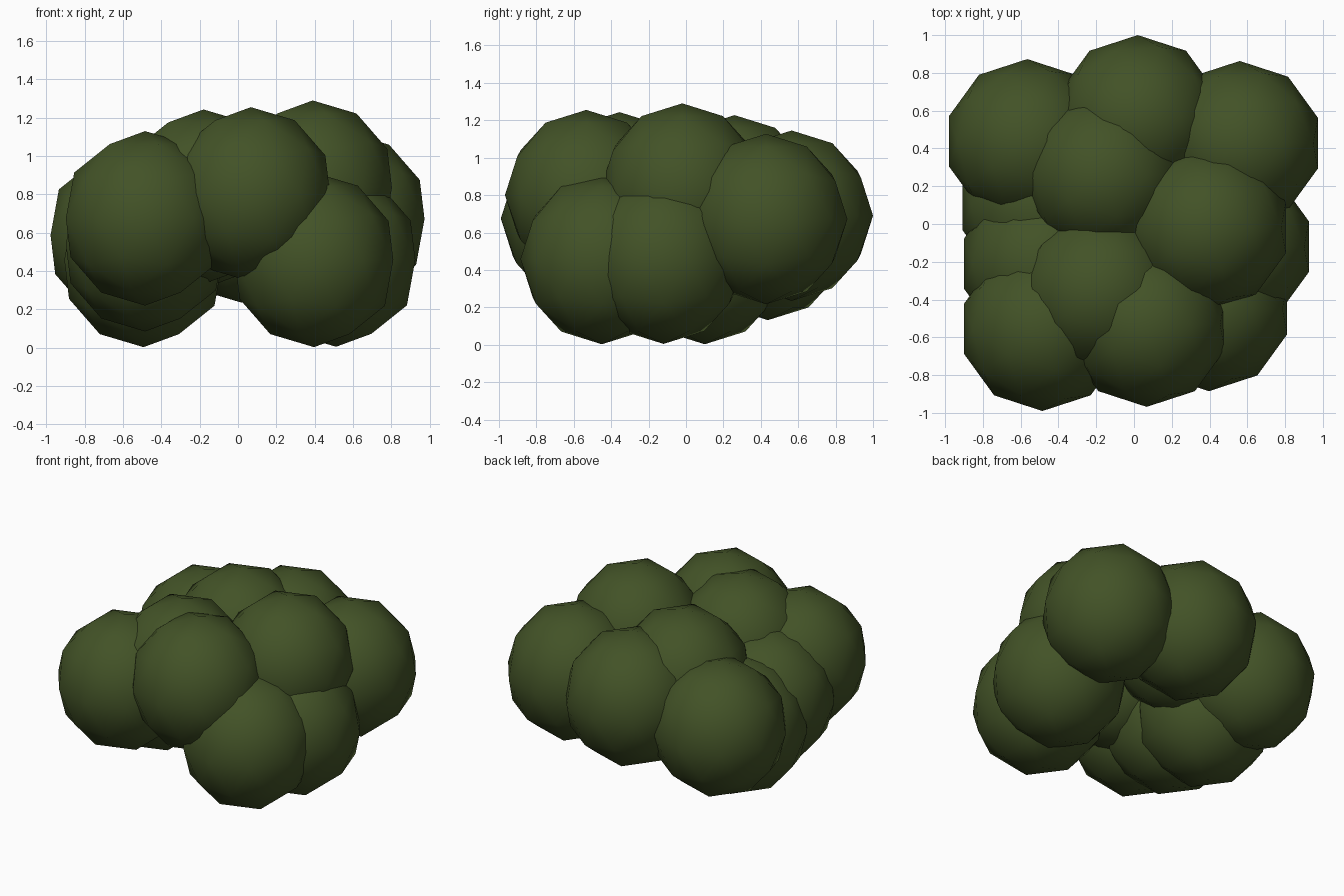
import bpy

if "Cube" in bpy.data.objects:
    bpy.data.objects.remove(bpy.data.objects["Cube"])

# Single dark olive foliage colour
leaf = bpy.data.materials.new("olive_leaf")
leaf.diffuse_color = (0.055, 0.085, 0.02, 1.0)
leaf.use_nodes = True
leaf.node_tree.nodes["Principled BSDF"].inputs["Base Color"].default_value = leaf.diffuse_color

RADIUS = 0.435     # horizontal radius of every clump
STRETCH = 1.047    # clumps are slightly taller than wide


def clump(name, centre):
    """One low-poly, smooth-shaded ball of leaves."""
    bpy.ops.mesh.primitive_ico_sphere_add(subdivisions=2, radius=RADIUS, location=centre)
    ob = bpy.context.object
    ob.name = name
    ob.scale.z = STRETCH
    ob.data.materials.append(leaf)
    bpy.ops.object.shade_smooth()


clumps = {
    # front
    "clump_front_left": (-0.485, -0.555, 0.675),
    "clump_front_middle": (0.067, -0.533, 0.80),
    "clump_front_right_low": (0.397, -0.45, 0.458),
    # crown
    "clump_crown_front": (-0.18, -0.355, 0.788),
    "clump_crown_back": (-0.16, 0.26, 0.772),
    "clump_crown_right": (0.39, -0.02, 0.835),
    # low sides
    "clump_side_right_low": (0.512, -0.12, 0.46),
    "clump_side_left_low": (-0.493, 0.10, 0.458),
    "clump_side_left_mid": (-0.485, -0.21, 0.54),
    # back
    "clump_back_left": (-0.565, 0.438, 0.587),
    "clump_back_middle": (0.02, 0.565, 0.69),
    "clump_back_right": (0.56, 0.428, 0.672),
}
for name, centre in clumps.items():
    clump(name, centre)
